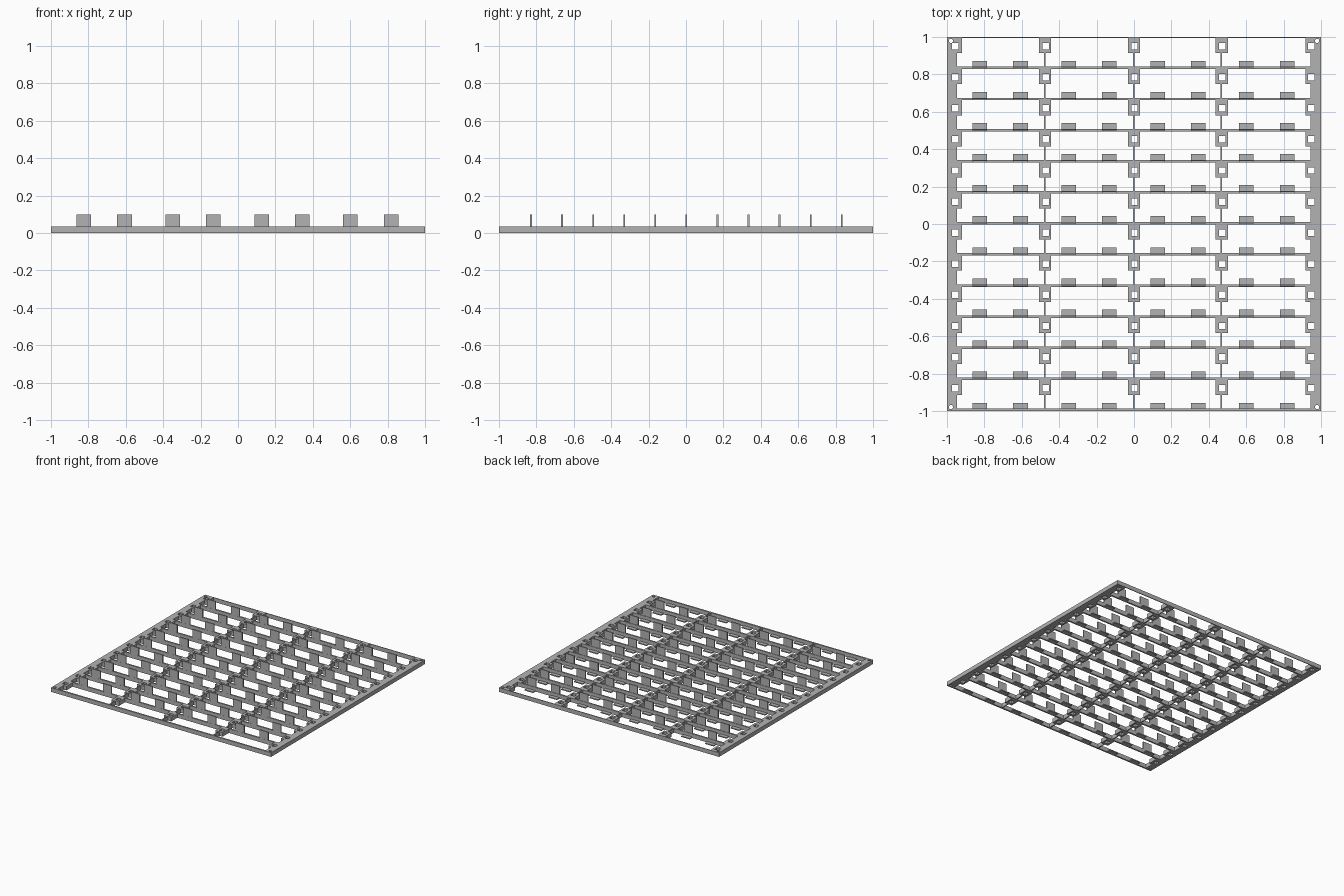
import bpy, bmesh
from mathutils import Matrix

cube = bpy.data.objects.get("Cube")
if cube:
    bpy.data.objects.remove(cube, do_unlink=True)

GREY = (0.45, 0.45, 0.45, 1.0)
mat = bpy.data.materials.new("plain grey")
mat.use_nodes = True
mat.diffuse_color = GREY
mat.node_tree.nodes["Principled BSDF"].inputs["Base Color"].default_value = GREY

H = 0.034            # frame height
PITCH = 0.1661       # spacing of the cross bars
ROWS = 12
PAD = 0.087          # pad length along y
HOLE_DY = 0.05       # hole centre below each pad's top edge
RAILS = (-0.472, 0.003, 0.471)
row_tops = [1 - PITCH * k for k in range(ROWS)]
bar_ys = [1 - PITCH * (k + 1) for k in range(ROWS)]


def make(name, bm):
    bmesh.ops.recalc_face_normals(bm, faces=bm.faces)
    mesh = bpy.data.meshes.new(name)
    bm.to_mesh(mesh)
    bm.free()
    mesh.materials.append(mat)
    obj = bpy.data.objects.new(name, mesh)
    bpy.context.collection.objects.link(obj)
    return obj


def box(bm, x0, x1, y0, y1, z0, z1):
    m = Matrix.Translation(((x0 + x1) / 2, (y0 + y1) / 2, (z0 + z1) / 2))
    bmesh.ops.create_cube(bm, size=1, matrix=m @ Matrix.Diagonal((x1 - x0, y1 - y0, z1 - z0, 1)))


def cut(obj, cutter):
    mod = obj.modifiers.new("holes", "BOOLEAN")
    mod.operation = "DIFFERENCE"
    mod.solver = "EXACT"
    mod.object = cutter
    bpy.context.view_layer.objects.active = obj
    bpy.ops.object.modifier_apply(modifier=mod.name)


# Square screw holes in every pad and round holes in the corners
bm = bmesh.new()
for x in (-0.954, *RAILS, 0.946):
    for top in row_tops:
        y = top - HOLE_DY
        box(bm, x - 0.017, x + 0.017, y - 0.017, y + 0.017, -0.1, 0.1)
for x in (-0.978, 0.978):
    for y in (-0.978, 0.978):
        bmesh.ops.create_cone(bm, cap_ends=True, segments=16, radius1=0.011, radius2=0.011,
                              depth=0.2, matrix=Matrix.Translation((x, y, 0)))
cutter = make("hole_cutter", bm)
cutter.hide_render = True

# Side rails: comb outline with a tooth for each pad
for name, outer, inner, tooth in (("right_side_rail", -1, -0.945, -0.919),
                                  ("left_side_rail", 1, 0.942, 0.915)):
    outline = [(outer, -1), (outer, 1)]
    for top in row_tops:
        outline += [(tooth, top), (tooth, top - PAD), (inner, top - PAD), (inner, top - PITCH)]
    outline[-1] = (inner, -1)
    bm = bmesh.new()
    face = bm.faces.new([bm.verts.new((x, y, 0)) for x, y in outline])
    ext = bmesh.ops.extrude_face_region(bm, geom=[face])
    bmesh.ops.translate(bm, vec=(0, 0, H), verts=[v for v in ext["geom"] if isinstance(v, bmesh.types.BMVert)])
    cut(make(name, bm), cutter)

# Pads along the inner rails
bm = bmesh.new()
for x in RAILS:
    for top in row_tops:
        box(bm, x - 0.036, x + 0.03, top - PAD, top, 0, H)
cut(make("rail_pads", bm), cutter)
bpy.data.objects.remove(cutter, do_unlink=True)

# Thin webs joining each pad to the next bar
bm = bmesh.new()
for x in RAILS:
    for top in row_tops:
        box(bm, x - 0.008, x, top - PITCH, top - PAD, 0, H)
make("rail_webs", bm)

# Cross bars and the thin back edge
bm = bmesh.new()
for y in bar_ys:
    box(bm, -0.95, 0.95, y - 0.0065, y + 0.0065, 0, H)
box(bm, -0.95, 0.95, 0.994, 1, 0, H)
make("cross_bars", bm)

# Clips: a flat foot behind every bar, an upright on all but the front one
feet, uprights = bmesh.new(), bmesh.new()
for cell in range(4):
    for side in (-1, 1):
        x = -0.7145 + 0.4745 * cell + side * 0.1085
        for y in bar_ys:
            box(feet, x - 0.039, x + 0.039, y, y + 0.038, 0, 0.008)
        for y in bar_ys[:-1]:
            box(uprights, x - 0.039, x + 0.039, y - 0.006, y + 0.003, 0.002, 0.1)
make("clip_feet", feet)
make("clip_uprights", uprights)
